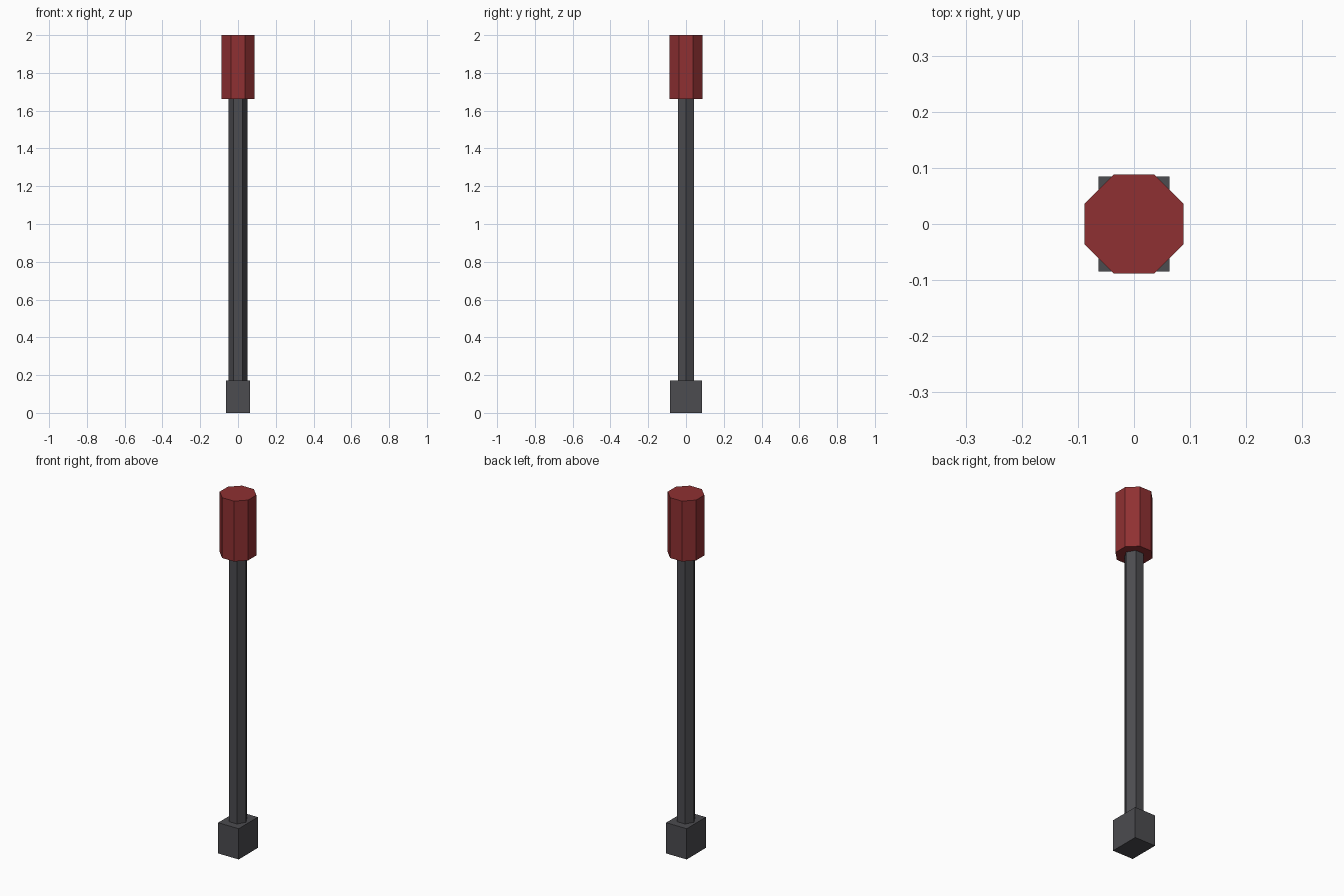
import bpy
from math import radians, cos

cube = bpy.data.objects.get("Cube")
if cube:
    bpy.data.objects.remove(cube, do_unlink=True)


def make_material(name, rgb):
    mat = bpy.data.materials.new(name)
    mat.use_nodes = True
    mat.diffuse_color = (*rgb, 1)
    mat.node_tree.nodes["Principled BSDF"].inputs["Base Color"].default_value = (*rgb, 1)
    return mat


def finish(name, mat):
    obj = bpy.context.object
    obj.name = obj.data.name = name
    bpy.ops.object.transform_apply(location=False, rotation=True, scale=True)
    obj.data.materials.append(mat)
    return obj


def prism(name, sides, radius, bottom, top, turn, mat):
    bpy.ops.mesh.primitive_cylinder_add(
        vertices=sides, radius=radius, depth=top - bottom,
        location=(0, 0, (bottom + top) / 2), rotation=(0, 0, radians(turn)))
    return finish(name, mat)


dark_grey = make_material("dark_grey", (0.072, 0.072, 0.080))
dark_red = make_material("dark_red", (0.275, 0.030, 0.032))

# Rectangular block at the foot
block_height = 0.172
bpy.ops.mesh.primitive_cube_add(size=1, location=(0, 0, block_height / 2))
bpy.context.object.scale = (0.127, 0.17, block_height)
finish("base_block", dark_grey)

# Six-sided shaft with corners on the x axis, set into block and grip
prism("shaft", 6, 0.05, block_height - 0.02, 1.68, 30, dark_grey)

# Eight-sided grip with flat sides facing the axes
prism("grip", 8, 0.088 / cos(radians(22.5)), 1.662, 2.0, 22.5, dark_red)
